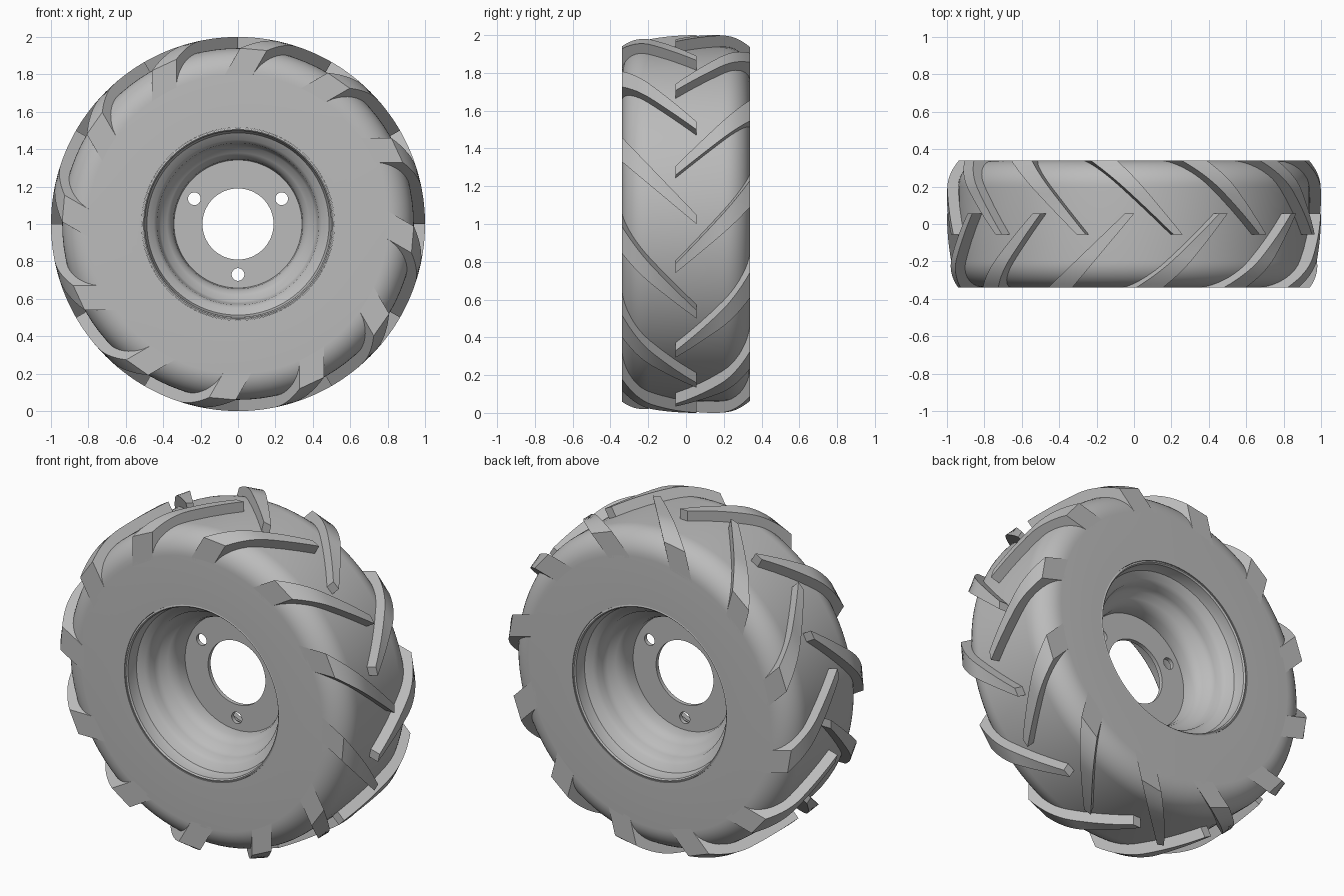
import bpy, bmesh
from math import sin, cos, pi, radians, sqrt

if "Cube" in bpy.data.objects:
    bpy.data.objects.remove(bpy.data.objects["Cube"], do_unlink=True)

HALF = 0.34      # half width of the wheel
CROWN = 0.94     # tyre body radius
FILLET = 0.14    # shoulder rounding
LUG = 0.06       # lug height

grey = bpy.data.materials.new("wheel_grey")
grey.use_nodes = True
colour = (0.5, 0.5, 0.5, 1)
grey.diffuse_color = colour
grey.node_tree.nodes["Principled BSDF"].inputs["Base Color"].default_value = colour


def finish(obj, angle=35):
    bpy.ops.object.select_all(action='DESELECT')
    obj.select_set(True)
    bpy.context.view_layer.objects.active = obj
    bpy.ops.object.shade_smooth_by_angle(angle=radians(angle))


def add_mesh(name, bm):
    bmesh.ops.recalc_face_normals(bm, faces=bm.faces)
    mesh = bpy.data.meshes.new(name)
    bm.to_mesh(mesh)
    bm.free()
    mesh.materials.append(grey)
    obj = bpy.data.objects.new(name, mesh)
    bpy.context.collection.objects.link(obj)
    obj.location.z = 1
    finish(obj)
    return obj


def lathe(name, profile, segments=96):
    """Spin a closed (radius, y) loop around the axle."""
    bm = bmesh.new()
    rings = []
    for i in range(segments):
        a = 2 * pi * i / segments
        rings.append([bm.verts.new((r * cos(a), y, r * sin(a))) for r, y in profile])
    n = len(profile)
    for i in range(segments):
        a, b = rings[i], rings[(i + 1) % segments]
        for j in range(n):
            k = (j + 1) % n
            bm.faces.new((a[j], a[k], b[k], b[j]))
    return add_mesh(name, bm)


def mirrored(half):
    return half + [(r, -y) for r, y in reversed(half)]


def shoulder(y):
    """Drop in radius across the rounded shoulder."""
    d = min(max(abs(y) - (HALF - FILLET), 0), FILLET)
    return FILLET - sqrt(FILLET ** 2 - d ** 2)


# Tyre body: flat sidewalls, rounded shoulders, cylindrical crown
arc = [(CROWN - FILLET + FILLET * sin(a), -HALF + FILLET - FILLET * cos(a))
       for a in [pi / 2 * i / 10 for i in range(11)]]
lathe("tyre_body", mirrored([(0.515, -HALF)] + arc))

# Rim barrel: stepped, wavy funnel on both sides of the centre plate
rim_half = [(0.514, -0.335), (0.505, -0.338), (0.498, -0.33), (0.495, -0.29),
            (0.487, -0.265), (0.45, -0.24), (0.433, -0.22), (0.427, -0.18),
            (0.415, -0.15), (0.38, -0.125), (0.36, -0.105), (0.347, -0.07),
            (0.342, -0.02)]
lathe("rim_barrel", mirrored(rim_half))

# Centre plate with an axle hole and three bolt holes
curve = bpy.data.curves.new("centre_plate", 'CURVE')
curve.dimensions = '2D'
curve.fill_mode = 'BOTH'
curve.extrude = 0.012


def circle(cx, cy, radius, count):
    spline = curve.splines.new('POLY')
    spline.points.add(count - 1)
    for i, p in enumerate(spline.points):
        a = 2 * pi * i / count
        p.co = (cx + radius * cos(a), cy + radius * sin(a), 0, 1)
    spline.use_cyclic_u = True


circle(0, 0, 0.345, 96)
circle(0, 0, 0.19, 64)
for deg in (30, 150, 270):
    a = radians(deg)
    circle(0.27 * cos(a), 0.27 * sin(a), 0.034, 24)
plate = bpy.data.objects.new("centre_plate", curve)
bpy.context.collection.objects.link(plate)
plate.location.z = 1
plate.rotation_euler.x = pi / 2
curve.materials.append(grey)
bpy.ops.object.select_all(action='DESELECT')
plate.select_set(True)
bpy.context.view_layer.objects.active = plate
bpy.ops.object.convert(target='MESH')
finish(bpy.context.view_layer.objects.active)


# Tread lugs: slanted widening bars, trimmed by the shoulder and sidewall
def lug_height(y):
    d = max(abs(y) - 0.18, 0) / (HALF - 0.18)
    return CROWN + LUG - LUG * d ** 2


def add_lug(bm, side, phase, steps=20):
    def place(t, radius, y):
        rho = sqrt(radius ** 2 - t ** 2)
        return bm.verts.new((rho * cos(phase) - t * sin(phase), y,
                             rho * sin(phase) + t * cos(phase)))
    sections = []
    for i in range(steps + 1):
        k = i / steps
        y = side * (-0.055 + (HALF + 0.055) * k)
        low, high = 0.33 * k, 0.05 + 0.41 * k
        top = lug_height(y)
        base = CROWN - shoulder(y) - 0.012
        sections.append([place(low, base, y), place(low, top, y),
                         place(high, top, y), place(high, base, y)])
    for a, b in zip(sections, sections[1:]):
        for j in range(4):
            k = (j + 1) % 4
            bm.faces.new((a[j], a[k], b[k], b[j]))
    bm.faces.new(sections[0])
    bm.faces.new(sections[-1])


for name, side, offset in (("front_lugs", -1, 0), ("back_lugs", 1, -15)):
    bm = bmesh.new()
    for i in range(12):
        add_lug(bm, side, radians(offset + 30 * i))
    add_mesh(name, bm)
